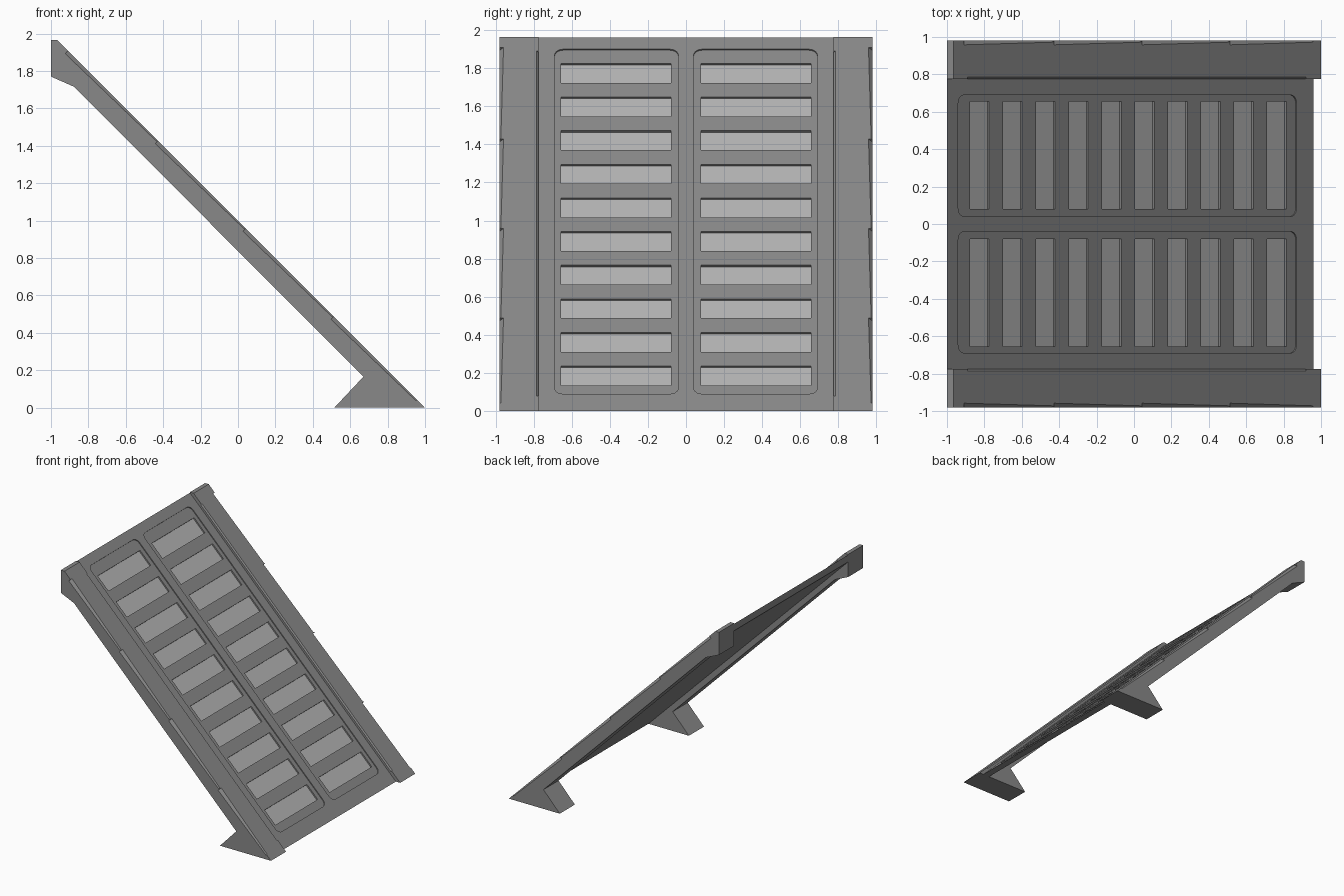
import bpy, bmesh
from math import sin, cos, pi, sqrt

if "Cube" in bpy.data.objects:
    bpy.data.objects.remove(bpy.data.objects["Cube"])

R2 = sqrt(2)
RAIL_D = 0.04 / R2          # rail surface height above the ramp panel


def on_slope(z, y, d):
    """Point on the 45 degree ramp at height z, lifted d along its normal."""
    return (0.96 - z + d / R2, y, z + d / R2)


def loft(bm, a, b):
    """Closed solid between two matching rings of points."""
    va, vb = [bm.verts.new(p) for p in a], [bm.verts.new(p) for p in b]
    n = len(a)
    bm.faces.new(va)
    bm.faces.new(vb[::-1])
    for i in range(n):
        j = (i + 1) % n
        bm.faces.new((va[j], va[i], vb[i], vb[j]))


def solid(name, pairs, mat=None):
    bm = bmesh.new()
    for a, b in pairs:
        loft(bm, a, b)
    bmesh.ops.recalc_face_normals(bm, faces=bm.faces)
    me = bpy.data.meshes.new(name)
    bm.to_mesh(me)
    bm.free()
    ob = bpy.data.objects.new(name, me)
    bpy.context.collection.objects.link(ob)
    if mat:
        me.materials.append(mat)
    return ob


def cut(ob, cutter):
    cutter.hide_render = True
    m = ob.modifiers.new("cut", 'BOOLEAN')
    m.operation, m.solver, m.object = 'DIFFERENCE', 'EXACT', cutter
    bpy.context.view_layer.objects.active = ob
    bpy.ops.object.modifier_apply(modifier=m.name)
    bpy.data.objects.remove(cutter, do_unlink=True)


def material(name, v):
    m = bpy.data.materials.new(name)
    m.diffuse_color = (v, v, v, 1)
    m.use_nodes = True
    m.node_tree.nodes["Principled BSDF"].inputs["Base Color"].default_value = m.diffuse_color
    return m


def extrude_y(profile, y0, y1):
    return ([(x, y0, z) for x, z in profile], [(x, y1, z) for x, z in profile])


def slab(outline, d0, d1):
    """Slope-aligned slab from a (y, z) outline."""
    return ([on_slope(z, y, d0) for y, z in outline],
            [on_slope(z, y, d1) for y, z in outline])


def rect(y0, y1, z0, z1):
    return [(y0, z0), (y1, z0), (y1, z1), (y0, z1)]


def rounded(y0, y1, z0, z1, r, n=5):
    pts = []
    rz = r / R2
    for cy, cz, a0 in ((y1 - r, z1 - rz, 0), (y0 + r, z1 - rz, pi / 2),
                       (y0 + r, z0 + rz, pi), (y1 - r, z0 + rz, 1.5 * pi)):
        for i in range(n + 1):
            a = a0 + i * pi / 2 / n
            pts.append((cy + r * cos(a), cz + rz * sin(a)))
    return pts


def chamfer_tri(z, y, out, c):
    """Triangle that trims c off a rail edge; out = direction away from rail."""
    e = 0.01
    return [on_slope(z, y - out * (c + e), RAIL_D + e),
            on_slope(z, y + out * e, RAIL_D - c - e),
            on_slope(z, y + out * e, RAIL_D + e)]


dark = material("dark_grey", 0.25)
light = material("light_grey", 0.46)

# Ramp panel with two shallow rounded recesses and rows of tread pockets
panel = solid("ramp_panel", [extrude_y(
    [(-1, 1.96), (0.96, 0), (0.90, 0), (-1, 1.90)], -0.78, 0.78)], dark)
spans = [(0.04, 0.69), (-0.69, -0.04)]
cut(panel, solid("recess_cutter", [
    slab(rounded(a, b, 0.09, 1.90, 0.045), -0.008, 0.05) for a, b in spans]))
treads = [rect(a, b, 0.14 + 0.1765 * i, 0.242 + 0.1765 * i)
          for a, b in ((0.08, 0.655), (-0.655, -0.08)) for i in range(10)]
cut(panel, solid("tread_cutter", [slab(t, -0.022, 0.05) for t in treads]))

# Light tread plates on the pocket floors
solid("tread_plates", [slab(t, -0.026, -0.020) for t in treads], light)

# Side rails with feet, trimmed along their upper edges
profile = [(-1, 1.965), (-0.965, 1.965), (1, 0), (0.515, 0),
           (0.67, 0.165), (-0.875, 1.715), (-1, 1.77)]
for side, label in ((-1, "front"), (1, "back")):
    rail = solid(label + "_rail", [extrude_y(profile, side * 0.775, side * 0.98)], dark)
    levels = [0.02, 0.47, 0.94, 1.41, 1.89]
    # Outer edge: four tapering chips; inner edge: one even chamfer
    cut(rail, solid("outer_cutter", [
        (chamfer_tri(z0 + 0.002, side * 0.98, side, 0.008),
         chamfer_tri(z1 - 0.002, side * 0.98, side, 0.022))
        for z0, z1 in zip(levels, levels[1:])]))
    cut(rail, solid("inner_cutter", [
        (chamfer_tri(0.06, side * 0.775, -side, 0.01),
         chamfer_tri(1.87, side * 0.775, -side, 0.01))]))
